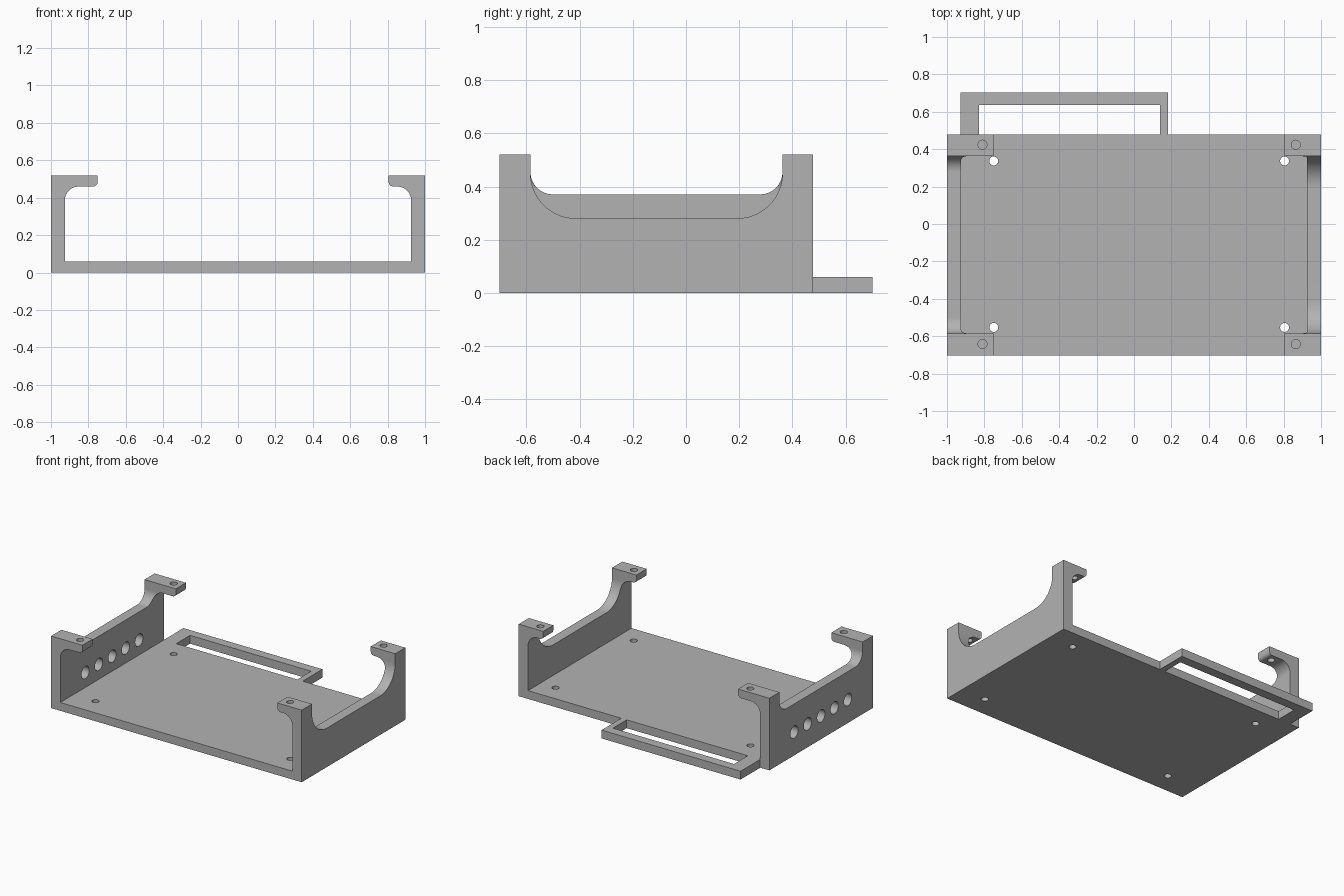
import bpy, bmesh
from math import cos, sin, radians

cube = bpy.data.objects.get("Cube")
if cube:
    bpy.data.objects.remove(cube, do_unlink=True)

grey = bpy.data.materials.new("plain grey")
grey.use_nodes = True
colour = (0.45, 0.45, 0.45, 1)
grey.diffuse_color = colour
grey.node_tree.nodes["Principled BSDF"].inputs["Base Color"].default_value = colour

# Main dimensions
FRONT, BACK, HANDLE_BACK = -0.702, 0.478, 0.702
HEIGHT, FLOOR, WALL = 0.52, 0.06, 0.926
TAB_FRONT, TAB_BACK = -0.585, 0.363
TIP = {-1: 0.75, 1: 0.805}


def arc(cx, cy, r, start, end, steps=14):
    angles = [radians(start + (end - start) * i / steps) for i in range(steps + 1)]
    return [(cx + r * cos(a), cy + r * sin(a)) for a in angles]


def prism(name, outline, axis, lo, hi):
    """Extrude a 2D outline along an axis from lo to hi."""
    place = {"X": lambda p, d: (d, p[0], p[1]),
             "Y": lambda p, d: (p[0], d, p[1]),
             "Z": lambda p, d: (p[0], p[1], d)}[axis]
    bm = bmesh.new()
    rings = [[bm.verts.new(place(p, d)) for p in outline] for d in (lo, hi)]
    bm.faces.new(rings[0])
    bm.faces.new(rings[1])
    n = len(outline)
    for i in range(n):
        j = (i + 1) % n
        bm.faces.new((rings[0][i], rings[0][j], rings[1][j], rings[1][i]))
    bmesh.ops.recalc_face_normals(bm, faces=bm.faces)
    mesh = bpy.data.meshes.new(name)
    bm.to_mesh(mesh)
    bm.free()
    mesh.materials.append(grey)
    obj = bpy.data.objects.new(name, mesh)
    bpy.context.collection.objects.link(obj)
    return obj


def activate(obj):
    bpy.ops.object.select_all(action="DESELECT")
    obj.select_set(True)
    bpy.context.view_layer.objects.active = obj


def cut(obj, cutter):
    """Subtract a cutter, then discard it."""
    cutter.hide_render = True
    mod = obj.modifiers.new("cut", "BOOLEAN")
    mod.operation, mod.solver, mod.object = "DIFFERENCE", "EXACT", cutter
    activate(obj)
    bpy.ops.object.modifier_apply(modifier=mod.name)
    bpy.data.objects.remove(cutter, do_unlink=True)


def circle(x, y, r):
    return arc(x, y, r, 0, 360, 32)[:-1]


def side(s):
    """Wall and hooked tab, from the outer foot to the inner foot."""
    tip, under, fillet, nose = TIP[s], 0.46, 0.075, 0.025
    half = [(1, 0), (1, HEIGHT), (tip, HEIGHT)]
    half += arc(tip + nose, under + nose, nose, 180, 270, 6)
    half += arc(WALL - fillet, under - fillet, fillet, 90, 0)
    half += [(WALL, FLOOR)]
    return [(s * x, z) for x, z in half]


# Tray: floor, both walls and tabs in one section
tray = prism("tray", side(1) + side(-1)[::-1], "Y", FRONT, BACK)

# Rounded cutouts between the tabs, deeper on the left wall
for s, low, r in ((-1, 0.371, 0.084), (1, 0.281, 0.17)):
    u = [(TAB_BACK, 1), (TAB_FRONT, 1)]
    u += arc(TAB_FRONT + r, low + r, r, 180, 270)
    u += arc(TAB_BACK - r, low + r, r, 270, 360)
    cut(tray, prism("wall_cutter", u, "X", *sorted((s * 0.5, s * 1.2))))

# Screw holes through the floor and the tabs
for s in (-1, 1):
    for y in (-0.553, 0.337):
        cut(tray, prism("floor_cutter", circle(s * TIP[s], y, 0.024), "Z", -0.1, 0.2))
    for y in (-0.642, 0.424):
        cut(tray, prism("tab_cutter", circle(s * (TIP[s] + 0.06), y, 0.024), "Z", 0.2, 0.7))

# Row of five holes through the right wall
for i in range(-2, 3):
    cut(tray, prism("vent_cutter", circle(-0.111 + 0.153 * i, 0.168, 0.044), "X", -1.2, -0.7))

# Flat loop handle at the back
loop = [(-0.927, BACK), (-0.927, HANDLE_BACK), (0.182, HANDLE_BACK), (0.182, BACK),
        (0.139, BACK), (0.139, 0.635), (-0.828, 0.635), (-0.828, BACK)]
prism("back_handle", loop, "Z", 0, FLOOR)

# Smooth the fillets and hole walls while keeping edges crisp
activate(tray)
bpy.ops.object.shade_smooth_by_angle(angle=radians(30))
normals = tray.modifiers.new("flat_normals", "WEIGHTED_NORMAL")
normals.keep_sharp = True
